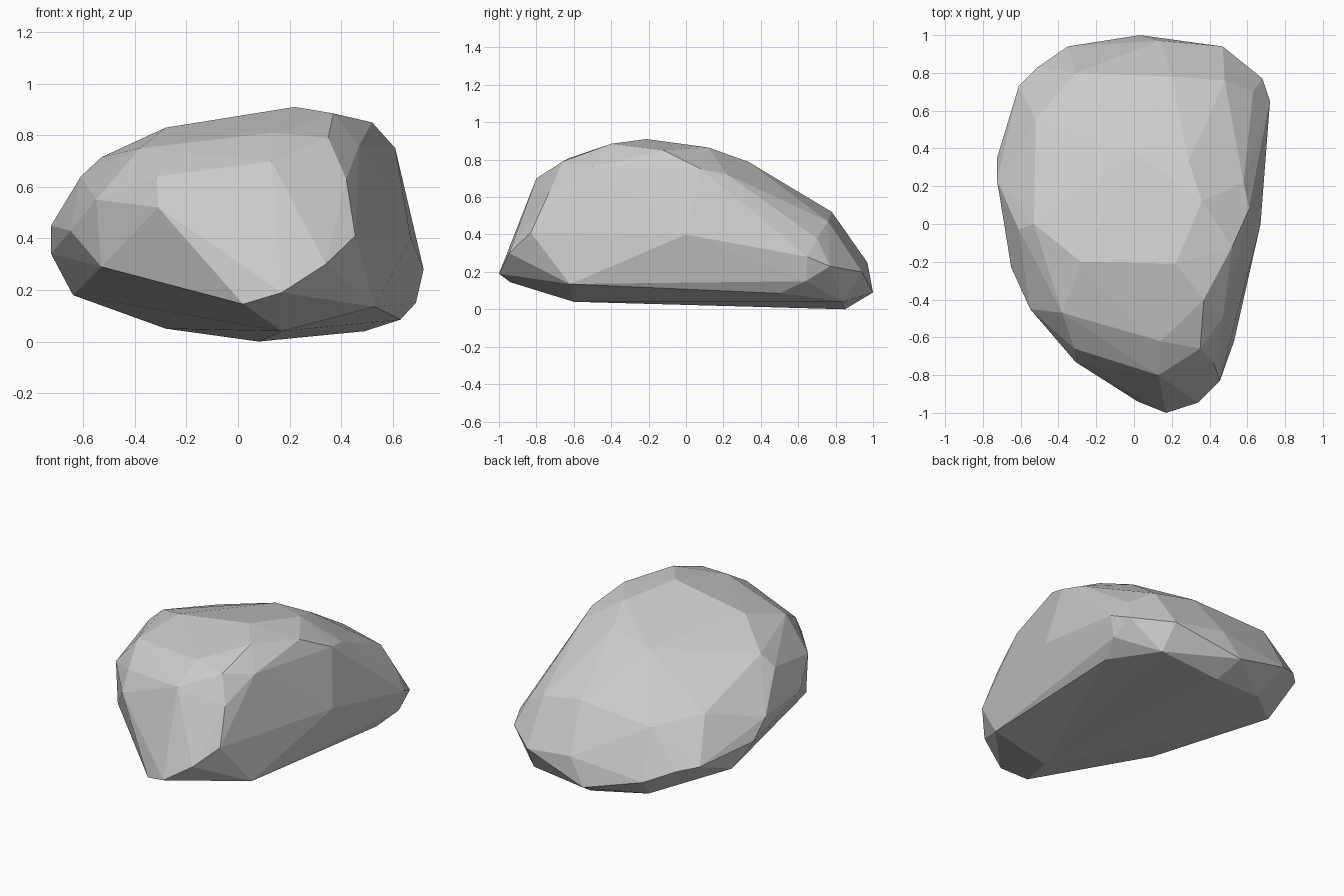
import bpy, bmesh

# Corner points of the boulder, grouped by region
underside = [
    (0.17, -0.60, 0.04), (0.08, 0.85, 0.0), (0.49, 0.84, 0.04), (0.63, 0.50, 0.085),
    (0.69, 0.64, 0.15), (0.53, -0.62, 0.135), (-0.28, 0.78, 0.05), (-0.64, 0.45, 0.18),
]
front = [
    (0.17, -1.0, 0.19), (0.02, -0.94, 0.145), (0.34, -0.945, 0.30), (0.455, -0.83, 0.41),
    (0.13, -0.80, 0.70), (0.42, -0.73, 0.63), (-0.31, -0.73, 0.52), (-0.315, -0.66, 0.64),
]
sides = [
    (-0.53, -0.46, 0.29), (-0.55, -0.45, 0.55), (-0.65, -0.23, 0.43), (-0.725, 0.23, 0.45),
    (-0.725, 0.35, 0.34), (-0.61, -0.03, 0.64), (0.67, 0.0, 0.40), (0.72, 0.65, 0.28),
    (0.68, 0.77, 0.23), (0.61, 0.08, 0.75), (0.63, 0.70, 0.38),
]
back = [
    (0.03, 1.0, 0.09), (0.47, 0.94, 0.20), (0.14, 0.97, 0.25), (-0.35, 0.94, 0.20),
    (-0.51, 0.83, 0.27), (-0.61, 0.73, 0.29), (-0.31, 0.80, 0.49), (0.20, 0.78, 0.52),
    (0.48, 0.76, 0.47),
]
crown = [
    (0.14, -0.62, 0.81), (0.35, -0.66, 0.79), (-0.38, -0.47, 0.75), (0.37, -0.40, 0.885),
    (0.47, -0.50, 0.76), (0.22, -0.21, 0.91), (0.52, -0.12, 0.85), (-0.28, -0.20, 0.83),
    (0.36, 0.12, 0.865), (-0.53, 0.0, 0.715), (0.58, 0.22, 0.72), (0.29, 0.33, 0.79),
    (0.0, 0.38, 0.755), (-0.52, 0.55, 0.54),
]

# Boulder: faceted convex skin stretched over the corners
bm = bmesh.new()
for p in underside + front + sides + back + crown:
    bm.verts.new(p)
bmesh.ops.convex_hull(bm, input=bm.verts[:])
loose = [v for v in bm.verts if not v.link_faces]
bmesh.ops.delete(bm, geom=loose, context='VERTS')
bmesh.ops.recalc_face_normals(bm, faces=bm.faces[:])

mesh = bpy.data.meshes.new("boulder")
bm.to_mesh(mesh)
bm.free()
boulder = bpy.data.objects.new("boulder", mesh)
bpy.context.collection.objects.link(boulder)
